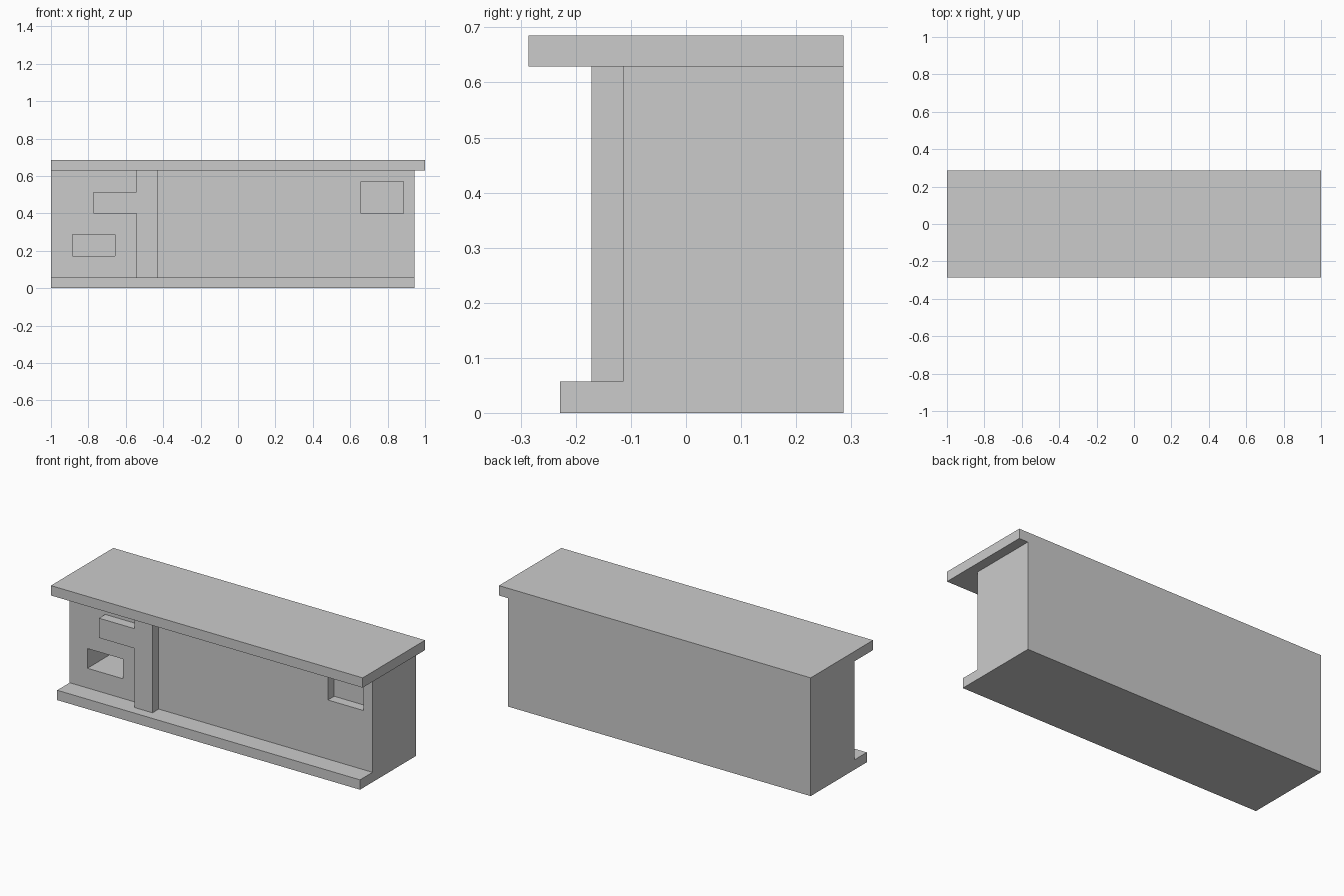
import bpy
import bmesh

if "Cube" in bpy.data.objects:
    bpy.data.objects.remove(bpy.data.objects["Cube"])

U = 2 / 35  # grid unit; x counts from the left end, y from the centre, z from the floor


def prism(name, points, shift):
    """Closed solid made by extruding a flat outline (grid units) along shift."""
    bm = bmesh.new()
    verts = [bm.verts.new(((x - 17.5) * U, y * U, z * U)) for x, y, z in points]
    face = bm.faces.new(verts)
    grown = bmesh.ops.extrude_face_region(bm, geom=[face], use_keep_orig=True)["geom"]
    top = [g for g in grown if isinstance(g, bmesh.types.BMVert)]
    bmesh.ops.translate(bm, verts=top, vec=[s * U for s in shift])
    bmesh.ops.recalc_face_normals(bm, faces=bm.faces[:])
    mesh = bpy.data.meshes.new(name)
    bm.to_mesh(mesh)
    bm.free()
    obj = bpy.data.objects.new(name, mesh)
    bpy.context.collection.objects.link(obj)
    return obj


def box(name, x0, x1, y0, y1, z0, z1):
    return prism(name, [(x0, y0, z0), (x1, y0, z0), (x1, y1, z0), (x0, y1, z0)],
                 (0, 0, z1 - z0))


def cut(target, cutter):
    mod = target.modifiers.new(cutter.name, "BOOLEAN")
    mod.operation = "DIFFERENCE"
    mod.solver = "EXACT"
    mod.object = cutter
    cutter.hide_render = True
    cutter.hide_set(True)


# Main body with the base ledge, one side profile
side = [(-4, 0), (5, 0), (5, 11), (-2, 11), (-2, 1), (-4, 1)]
body = prism("counter_body", [(0, y, z) for y, z in side], (34, 0, 0))

# Deep slot at lower left, shallow recess at upper right
cut(body, box("slot_cutter", 2, 6, -3, 3, 3, 5))
cut(body, box("recess_cutter", 29, 33, -3, -1, 7, 10))

# Overhanging top slab
box("top_slab", 0, 35, -5, 5, 11, 12)

# Upright rib with its side arm, one front profile
front = [(8, 1), (10, 1), (10, 11), (8, 11), (8, 9), (4, 9), (4, 7), (8, 7)]
prism("front_rib", [(x, -3, z) for x, z in front], (0, 1, 0))
